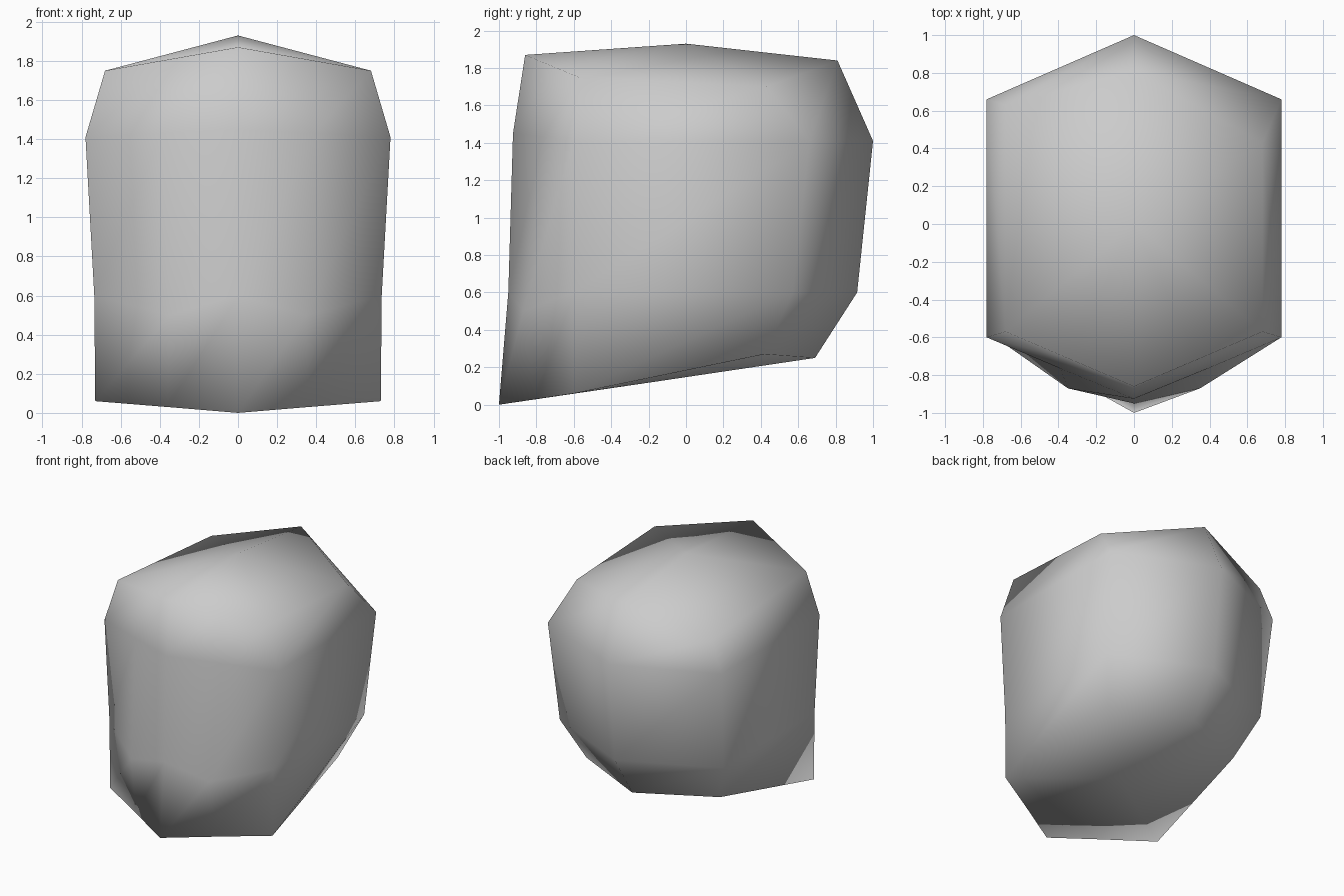
import bpy, bmesh

cube = bpy.data.objects.get("Cube")
if cube:
    bpy.data.objects.remove(cube, do_unlink=True)

# Plain stone grey
stone = bpy.data.materials.new("stone_grey")
stone.use_nodes = True
grey = (0.6, 0.6, 0.6, 1)
stone.diffuse_color = grey
stone.node_tree.nodes["Principled BSDF"].inputs["Base Color"].default_value = grey

# Half outlines of each level, running from front centre to back centre
levels = [
    [(0, -1, 0), (.36, -.8, .03), (.73, -.6, .06), (.6, .42, .27), (0, .69, .25)],
    [(0, -.95, .6), (.35, -.87, .5), (.735, -.6, .6), (.735, .57, .6), (0, .915, .6)],
    [(0, -.925, 1.45), (.39, -.765, 1.43), (.78, -.6, 1.41), (.78, .66, 1.41), (0, 1, 1.41)],
    [(0, -.86, 1.87), (.34, -.715, 1.81), (.68, -.57, 1.75), (.68, .52, 1.68), (0, .81, 1.84)],
]

bm = bmesh.new()


def make_ring(half):
    """Mirror a half outline into a closed loop of vertices."""
    other = [(-x, y, z) for x, y, z in reversed(half[1:-1])]
    return [bm.verts.new(p) for p in half + other]


def cap(ring, centre):
    """Close a loop with a fan of triangles."""
    tip = bm.verts.new(centre)
    for a, b in zip(ring, ring[1:] + ring[:1]):
        bm.faces.new((a, b, tip))


# Sides
rings = [make_ring(half) for half in levels]
for low, high in zip(rings, rings[1:]):
    for i in range(len(low)):
        j = (i + 1) % len(low)
        bm.faces.new((low[i], low[j], high[j], high[i]))

# Uneven back corners of the crown
rings[-1][3].co = (.68, .43, 1.7)
rings[-1][5].co = (-.68, .63, 1.65)

# Crown and sloping underside
cap(rings[-1], (0, 0, 1.93))
cap(rings[0], (0, -.15, .125))
bmesh.ops.recalc_face_normals(bm, faces=bm.faces)
for face in bm.faces:
    face.smooth = True

mesh = bpy.data.meshes.new("boulder")
bm.to_mesh(mesh)
bm.free()
mesh.materials.append(stone)
boulder = bpy.data.objects.new("boulder", mesh)
bpy.context.collection.objects.link(boulder)
